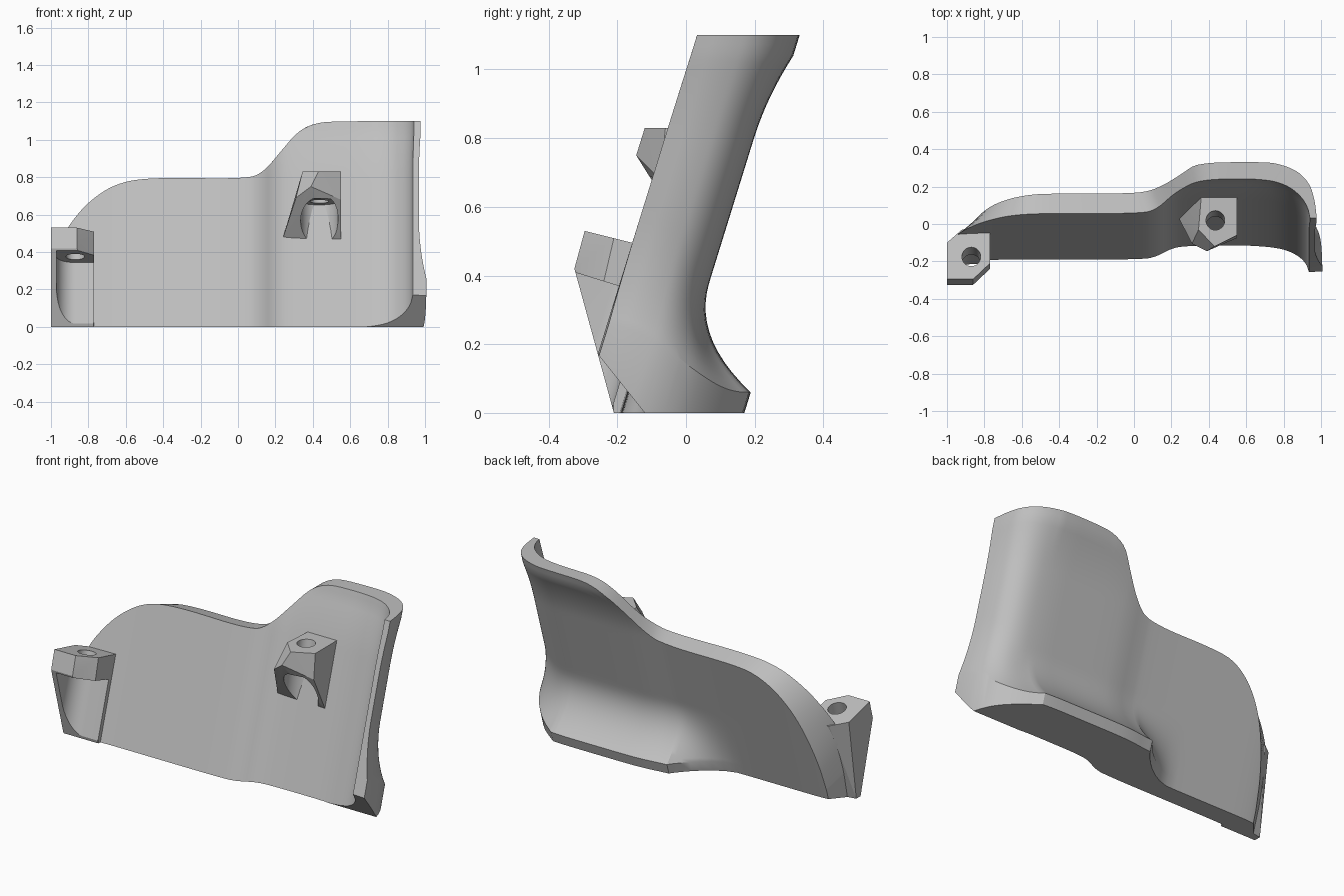
import bpy, bmesh, math
from mathutils import Vector

SLOPE = 0.31          # backward lean of the whole shield
ROWS = 36

if "Cube" in bpy.data.objects:
    bpy.data.objects.remove(bpy.data.objects["Cube"])

grey = bpy.data.materials.new("plain grey")
grey.use_nodes = True
grey.diffuse_color = (0.53, 0.53, 0.53, 1)
grey.node_tree.nodes["Principled BSDF"].inputs["Base Color"].default_value = (0.53, 0.53, 0.53, 1)


def make_object(name, bm):
    bmesh.ops.recalc_face_normals(bm, faces=bm.faces)
    mesh = bpy.data.meshes.new(name)
    bm.to_mesh(mesh)
    bm.free()
    mesh.materials.append(grey)
    obj = bpy.data.objects.new(name, mesh)
    bpy.context.collection.objects.link(obj)
    return obj


def hull_object(name, points):
    bm = bmesh.new()
    for p in points:
        bm.verts.new(p)
    res = bmesh.ops.convex_hull(bm, input=bm.verts)
    spare = {g for g in res["geom_interior"] + res["geom_unused"]
             if isinstance(g, bmesh.types.BMVert)}
    bmesh.ops.delete(bm, geom=list(spare), context='VERTS')
    bmesh.ops.dissolve_limit(bm, angle_limit=0.03, verts=bm.verts, edges=bm.edges)
    return make_object(name, bm)


def select_only(obj):
    bpy.ops.object.select_all(action='DESELECT')
    obj.select_set(True)
    bpy.context.view_layer.objects.active = obj


def subtract(obj, cutter):
    mod = obj.modifiers.new("cut", 'BOOLEAN')
    mod.operation = 'DIFFERENCE'
    mod.solver = 'EXACT'
    mod.object = cutter
    select_only(obj)
    bpy.ops.object.modifier_apply(modifier=mod.name)
    bpy.data.objects.remove(cutter)


def smooth(obj, angle):
    select_only(obj)
    bpy.ops.object.shade_smooth_by_angle(angle=math.radians(angle))


def chaikin(points, times=3):
    pts = [Vector(p) for p in points]
    for _ in range(times):
        new = [pts[0]]
        for a, b in zip(pts, pts[1:]):
            new += [a.lerp(b, 0.25), a.lerp(b, 0.75)]
        pts = new + [pts[-1]]
    return pts


def ramp(v, lo, hi):
    return min(1, max(0, (v - lo) / (hi - lo)))


# Ground sections of the front and back faces
front = chaikin([(-.985, -.205), (-.93, -.2), (-.85, -.195), (-.7, -.19), (-.5, -.19),
                 (.04, -.19), (.12, -.175), (.2, -.13), (.28, -.117), (.5, -.115),
                 (.67, -.116), (.8, -.138), (.88, -.19), (.922, -.25), (.935, -.31)])
back = chaikin([(-.88, -.08), (-.85, -.077), (-.78, -.075), (-.66, -.075), (-.5, -.075),
                (.0, -.075), (.08, -.068), (.17, -.055), (.26, -.05), (.5, -.05),
                (.72, -.05), (.85, -.07), (.925, -.13), (.955, -.215), (.967, -.31)])

# Upper outlines: the low end is bevelled, so the back one sits further in
shoulder = [(.14, .83), (.24, .95), (.32, 1.045), (.41, 1.09), (.53, 1.1), (1.1, 1.1)]
front_top = chaikin([(-.99, .1), (-.98, .3), (-.955, .45), (-.9, .55), (-.8, .67),
                     (-.65, .77), (-.45, .8), (.05, .79)] + shoulder)
back_top = chaikin([(-.88, .06), (-.865, .25), (-.8, .49), (-.7, .65),
                    (-.58, .74), (-.45, .77), (.04, .765)] + shoulder)


def top_height(outline, x):
    for a, b in zip(outline, outline[1:]):
        if x <= b.x:
            return a.y + (b.y - a.y) * ramp(x, a.x, b.x)


def column(bm, path, outline, i, is_back):
    """One upright strip of vertices, leaning back, with foot flare and top lip."""
    p = path[i]
    t = (path[min(i + 1, len(path) - 1)] - path[max(i - 1, 0)]).normalized()
    normal = Vector((-t.y, t.x))
    top = top_height(outline, p.x)
    corner = ramp(p.x, .74, .967)
    crest = min(0.06 + 0.2 * corner ** 2.5, top / 2)
    flare = (0.22 + (0.04 - 0.22) * corner) * ramp(p.x, -.3, .02) ** 1.7
    verts = []
    for k in range(ROWS + 1):
        z = 0 if k == 0 else crest + (top - crest) * (k - 1) / (ROWS - 1)
        lip = 0.04 * ramp(z, .8, 1.04) ** 2 * (1 if is_back else 0.4) * (1 - .75 * corner)
        foot = flare * (1 - ramp(z, crest, crest + .32)) ** 2 if is_back else 0
        q = p + normal * (lip + foot)
        verts.append(bm.verts.new((q.x, q.y + SLOPE * z, z)))
    return verts


# Curved shield body
bm = bmesh.new()
n = len(front)
f = [column(bm, front, front_top, i, False) for i in range(n)]
b = [column(bm, back, back_top, i, True) for i in range(n)]
for i in range(n - 1):
    for k in range(ROWS):
        bm.faces.new((f[i][k], f[i + 1][k], f[i + 1][k + 1], f[i][k + 1]))
        bm.faces.new((b[i][k], b[i][k + 1], b[i + 1][k + 1], b[i + 1][k]))
    for k in (0, ROWS):
        bm.faces.new((f[i][k], b[i][k], b[i + 1][k], f[i + 1][k]))
for i in (0, n - 1):
    for k in range(ROWS):
        bm.faces.new((f[i][k], f[i][k + 1], b[i][k + 1], b[i][k]))
shield = make_object("shield_body", bm)

# Slanted relief under the curled front corner
wedge = [(-.04, -.1), (-.52, .5), (-.8, .5), (-.8, -.1)]
subtract(shield, hull_object("corner_cutter", [(x, y, z) for x in (.5, 1.2) for y, z in wedge]))
smooth(shield, 28)


def leaning_bore(footprint, centre, lean, z_low, z_high):
    """Cutter swept along a leaning axis; centre is where the axis meets z = 0."""
    cx, cy = centre
    return hull_object("bore_cutter", [
        (cx + u, cy + v + lean * z, z - lean * v)
        for z in (z_low, z_high) for u, v in footprint])


def circle(radius, sides=48):
    return [(radius * math.cos(math.tau * i / sides), radius * math.sin(math.tau * i / sides))
            for i in range(sides)]


def socket(name, points, footprint, centre, lean, ceiling):
    """Faceted block with a wide bore from below and a narrow hole on top."""
    obj = hull_object(name, points)
    subtract(obj, leaning_bore(footprint, centre, lean, -.3, ceiling))
    subtract(obj, leaning_bore(circle(.05), centre, lean, ceiling - .1, ceiling + .4))
    smooth(obj, 20)


# Socket on the tall side
socket("upper_socket",
       [(.36, .15, .83), (.55, .15, .83), (.55, -.06, .83), (.43, -.12, .83), (.345, -.03, .83),
        (.39, -.145, .75), (.55, -.075, .68), (.31, -.105, .69),
        (.24, .03, .475), (.55, .03, .47), (.27, .07, .47), (.55, .07, .47)],
       circle(.1), (.435, -.13), .18, .67)

# Socket on the low end, its bore open to the front and the inner side
hexagon = [(-1, -.295), (-.86, -.295), (-.77, -.21), (-.77, -.01), (-.92, -.03), (-1, -.1)]
socket("end_socket",
       [(x, y, .53 - .25 * (y + .295)) for x, y in hexagon]
       + [(-1, -.325, .42), (-.86, -.325, .42), (-.77, -.24, .38),
          (-1, -.21, 0), (-.77, -.21, 0), (-1, -.17, 0), (-.77, -.13, 0)],
       circle(.1) + [(-.1, -.3), (.3, -.3), (.3, .1)], (-.87, -.33), SLOPE, .375)
